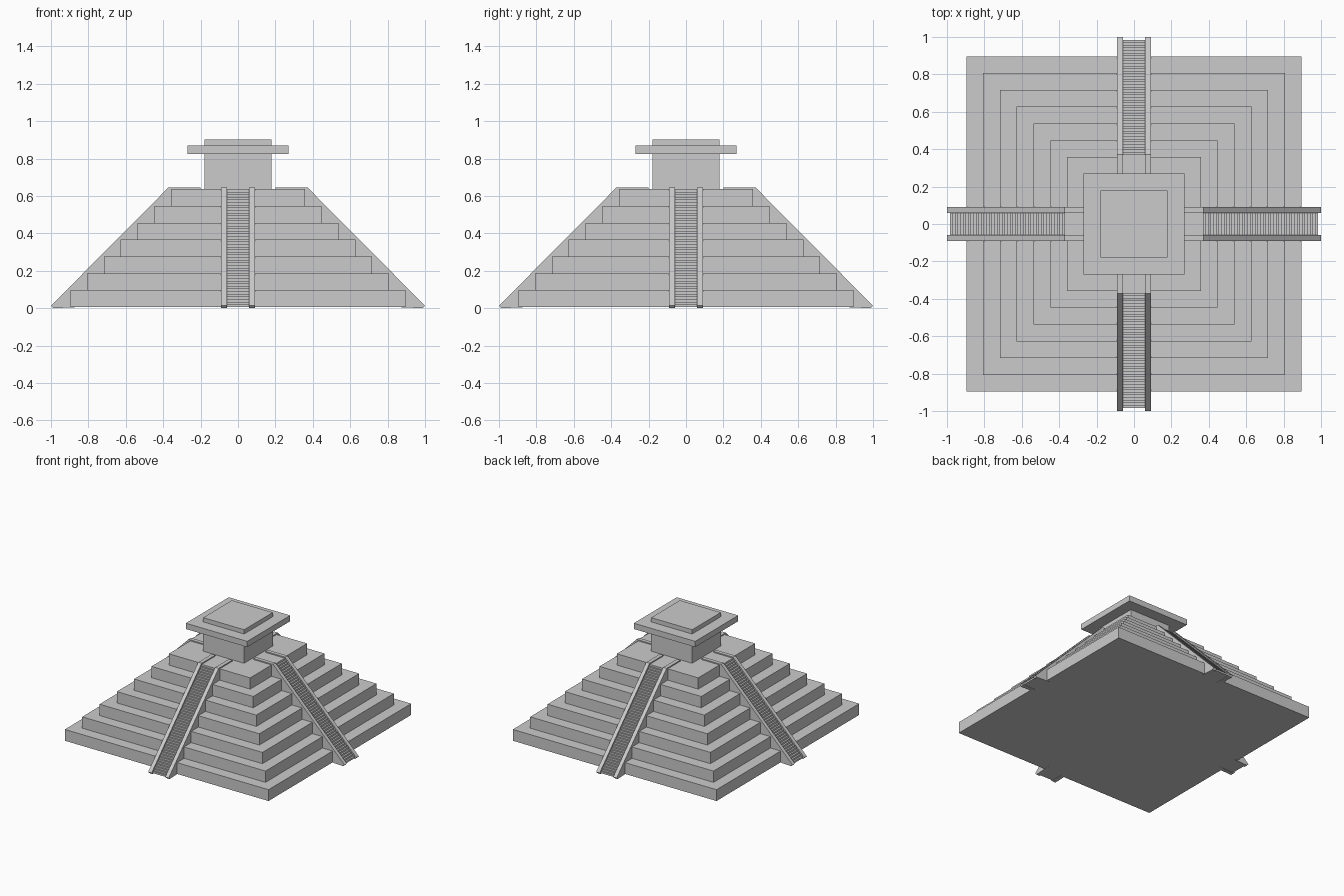
import bpy, math
from mathutils import Matrix

if "Cube" in bpy.data.objects:
    bpy.data.objects.remove(bpy.data.objects["Cube"])

stone = bpy.data.materials.new("grey stone")
stone.diffuse_color = (0.6, 0.6, 0.6, 1)
stone.use_nodes = True
stone.node_tree.nodes["Principled BSDF"].inputs["Base Color"].default_value = stone.diffuse_color


def make(name, verts, faces):
    mesh = bpy.data.meshes.new(name)
    mesh.from_pydata(verts, [], faces)
    mesh.materials.append(stone)
    obj = bpy.data.objects.new(name, mesh)
    bpy.context.collection.objects.link(obj)
    return obj


def block(name, half, z0, z1):
    """Square block centred on the axis."""
    v = [(x * half, y * half, z) for z in (z0, z1)
         for x, y in ((-1, -1), (1, -1), (1, 1), (-1, 1))]
    f = [(3, 2, 1, 0), (4, 5, 6, 7)]
    f += [(i, (i + 1) % 4, 4 + (i + 1) % 4, 4 + i) for i in range(4)]
    return make(name, v, f)


def extrude(name, profile, y0, y1, angle):
    """Extrude an anticlockwise xz profile along y, then turn it about z."""
    n = len(profile)
    v = [(x, y, z) for y in (y0, y1) for x, z in profile]
    f = [tuple(range(n)), tuple(reversed(range(n, 2 * n)))]
    f += [((i + 1) % n, i, n + i, n + (i + 1) % n) for i in range(n)]
    obj = make(name, v, f)
    obj.data.transform(Matrix.Rotation(angle, 4, 'Z'))
    return obj


# Seven stepped tiers
BASE, RISE, TIERS = 0.006, 0.09, 7
for i in range(TIERS):
    block(f"tier_{i + 1}", 0.896 - i * 0.0897, BASE + i * RISE, BASE + (i + 1) * RISE)
TOP = BASE + TIERS * RISE

# Temple with overhanging roof slab and cap
block("temple_walls", 0.18, TOP, 0.823)
block("roof_slab", 0.27, 0.823, 0.869)
block("roof_cap", 0.18, 0.869, 0.903)

# Side wall outline: sloped, then level up to the temple
rail = [(0.2, 0.6), (0.3, 0.6), (0.85, BASE), (0.988, 0.0), (1.0, 0.013),
        (0.372, 0.645), (0.2, 0.645)]

# Staircase outline
STEPS = 45
run, rise = (0.985 - 0.357) / STEPS, (TOP - BASE) / STEPS
stair = [(0.3, TOP - 0.03), (0.85, BASE), (0.985, BASE)]
for i in range(STEPS):
    x, z = 0.985 - i * run, BASE + (i + 1) * rise
    stair += [(x, z), (x - run, z)]
stair += [(0.3, TOP)]

# One stairway with two side walls on each of the four faces
for k, side in enumerate(("right", "back", "left", "front")):
    a = k * math.pi / 2
    extrude(f"{side}_stairs", stair, -0.06, 0.06, a)
    extrude(f"{side}_stair_wall_a", rail, -0.09, -0.06, a)
    extrude(f"{side}_stair_wall_b", rail, 0.06, 0.09, a)
